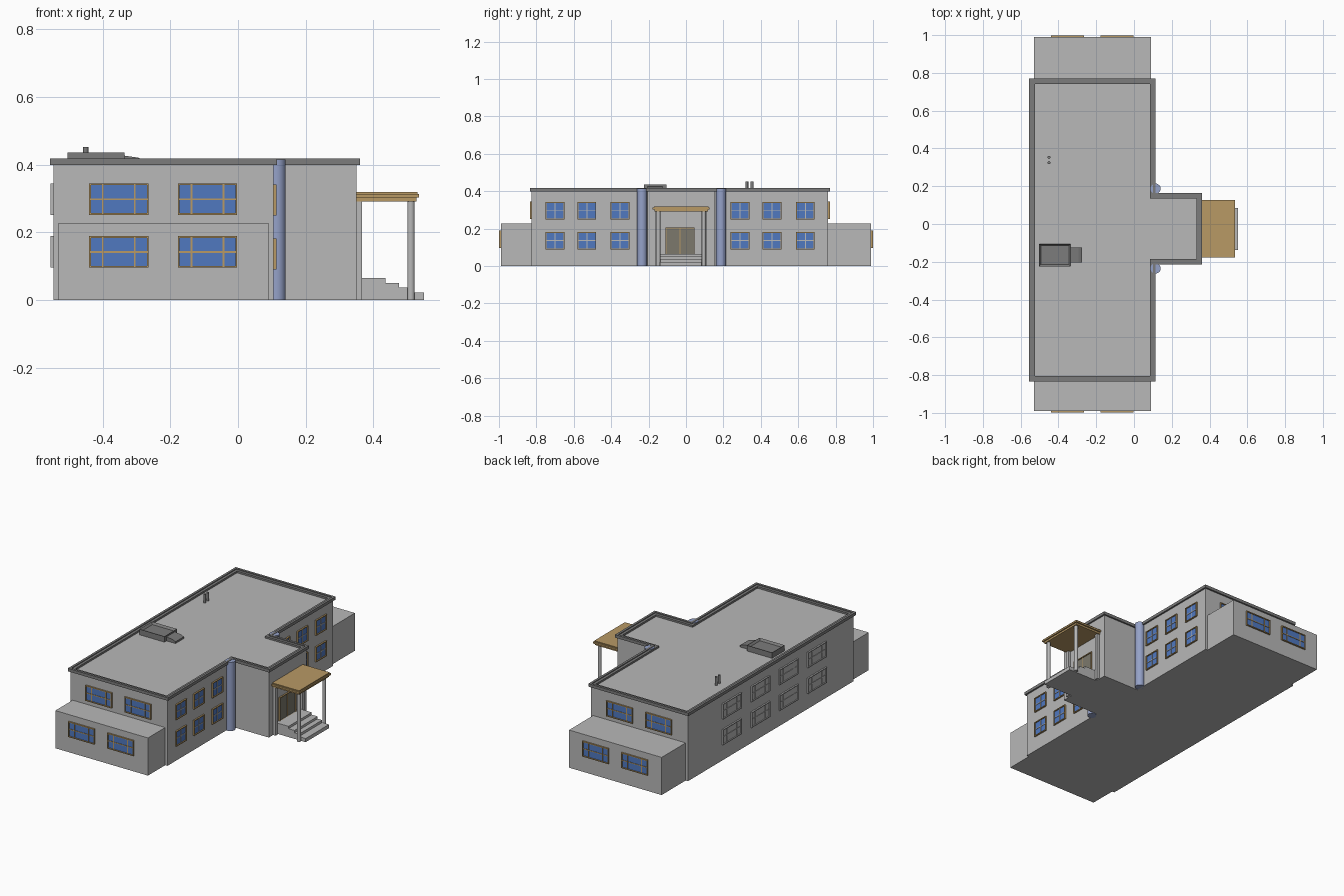
import bpy, bmesh
from mathutils import Matrix, Vector

cube = bpy.data.objects.get("Cube")
if cube:
    bpy.data.objects.remove(cube, do_unlink=True)


def material(name, r, g, b):
    m = bpy.data.materials.new(name)
    m.use_nodes = True
    m.diffuse_color = (r, g, b, 1)
    m.node_tree.nodes["Principled BSDF"].inputs["Base Color"].default_value = (r, g, b, 1)
    return m


WALL = material("wall grey", .48, .48, .48)
TRIM = material("dark grey trim", .2, .2, .2)
GLASS = material("blue glass", .08, .19, .53)
WOOD = material("tan wood", .48, .32, .13)
PIPE = material("pale blue column", .30, .36, .58)
DOOR = material("door glass", .2, .19, .15)


def finish(name, bm, mats):
    bmesh.ops.recalc_face_normals(bm, faces=bm.faces)
    mesh = bpy.data.meshes.new(name)
    bm.to_mesh(mesh)
    bm.free()
    for m in mats:
        mesh.materials.append(m)
    ob = bpy.data.objects.new(name, mesh)
    bpy.context.collection.objects.link(ob)
    return ob


def add_box(bm, lo, hi, index=0):
    lo, hi = Vector(lo), Vector(hi)
    mat = Matrix.Translation((lo + hi) / 2) @ Matrix.Diagonal((*(hi - lo), 1))
    made = bmesh.ops.create_cube(bm, size=1, matrix=mat)
    for f in {f for v in made["verts"] for f in v.link_faces}:
        f.material_index = index


def box(name, lo, hi, mat):
    bm = bmesh.new()
    add_box(bm, lo, hi)
    return finish(name, bm, [mat])


def prism(name, pts, depth, mat):
    bm = bmesh.new()
    face = bm.faces.new([bm.verts.new(p) for p in pts])
    made = bmesh.ops.extrude_face_region(bm, geom=[face])
    moved = [g for g in made["geom"] if isinstance(g, bmesh.types.BMVert)]
    bmesh.ops.translate(bm, verts=moved, vec=depth)
    return finish(name, bm, [mat])


def cylinder(name, x, y, z0, z1, r, mat, sides=24):
    bm = bmesh.new()
    bmesh.ops.create_cone(bm, cap_ends=True, segments=sides, radius1=r, radius2=r,
                          depth=z1 - z0, matrix=Matrix.Translation((x, y, (z0 + z1) / 2)))
    ob = finish(name, bm, [mat])
    for f in ob.data.polygons:
        f.use_smooth = abs(f.normal.z) < .5
    return ob


def window(name, axis, plane, side, centre, width, z0, z1, splits, mats, rail=True):
    """Glazed panel on a wall; mats = frame, glass, glazing bars."""
    bm = bmesh.new()

    def part(u0, u1, a, b, depth, index):
        n0, n1 = sorted((plane - side * .002, plane + side * depth))
        lo, hi = ((n0, u0, a), (n1, u1, b)) if axis == "x" else ((u0, n0, a), (u1, n1, b))
        add_box(bm, lo, hi, index)

    t = .005
    u0, u1, mid = centre - width / 2, centre + width / 2, (z0 + z1) / 2
    part(u0 + t, u1 - t, z0 + t, z1 - t, .003, 1)
    for a in (u0, u1 - t):
        part(a, a + t, z0, z1, .009, 0)
    for a in (z0, z1 - t):
        part(u0 + t, u1 - t, a, a + t, .009, 0)
    for s in splits:
        u = u0 + s * width
        part(u - t / 2, u + t / 2, z0 + t, z1 - t, .006, 2)
    if rail:
        part(u0 + t, u1 - t, mid - t / 2, mid + t / 2, .0055, 2)
    return finish(name, bm, mats)


def outline(off):
    """T-shaped plan of the main block, grown by off."""
    w, e, p = -.545 - off, .105 + off, .35 + off
    s, n, ps, pn = -.825 - off, .76 + off, -.205 - off, .155 + off
    return [(w, s), (e, s), (e, ps), (p, ps), (p, pn), (e, pn), (e, n), (w, n)]


# Main block, low end wings
prism("main_block", [(x, y, 0) for x, y in outline(0)], (0, 0, .402), WALL)
box("front_wing", (-.53, -.99, 0), (.09, -.8, .228), WALL)
box("back_wing", (-.53, .74, 0), (.09, .99, .228), WALL)

# Parapet ring around the roof
bm = bmesh.new()
rings = [[bm.verts.new((x, y, z)) for x, y in outline(off)]
         for off, z in ((.01, .4), (.01, .418), (-.004, .418), (-.004, .413), (-.02, .413), (-.02, .4))]
for a, b in zip(rings, rings[1:] + rings[:1]):
    for i in range(len(a)):
        j = (i + 1) % len(a)
        bm.faces.new((a[i], a[j], b[j], b[i]))
finish("roof_parapet", bm, [TRIM])

# Round corner columns beside the entrance
for label, y in (("right", -.235), ("left", .187)):
    cylinder(label + "_corner_column", .114, y, 0, .416, .027, PIPE, 32)

# Windows: small ones beside the entrance, wide ones on the ends and rear
for floor, low in (("lower", .09), ("upper", .25)):
    for i, y in enumerate((-.7, -.53, -.353, .289, .46, .638)):
        window(f"{floor}_entrance_side_window_{i}", "x", .105, 1, y, .1, low, low + .092,
               (.5,), [WOOD, GLASS, WALL])
for floor, low, south, north in (("lower", .096, -.99, .99), ("upper", .252, -.825, .76)):
    for i, x in enumerate((-.352, -.09)):
        for label, wall, side in (("front", south, -1), ("back", north, 1)):
            window(f"{floor}_{label}_window_{i}", "y", wall, side, x, .175, low, low + .093,
                   (.23, .77), [WOOD, GLASS, WOOD])
    for i in range(4):
        window(f"{floor}_rear_window_{i}", "x", -.545, -1, .344 - .271 * i, .178, low, low + .093,
               (.23, .77), [WALL, WALL, WALL])

# Entrance doors
window("entrance_doors", "x", .35, 1, -.032, .157, .06, .207, (.5,), [WOOD, DOOR, WOOD], False)

# Entrance steps
for i, (x, z) in enumerate(((.435, .065), (.475, .051), (.505, .037), (.55, .022))):
    box(f"entrance_step_{i}", (.345, -.138, 0), (x, .084, z), WALL)

# Canopy and its posts
box("canopy_soffit", (.35, -.168, .292), (.527, .117, .303), WOOD)
box("canopy_slab", (.35, -.178, .303), (.535, .126, .313), WOOD)
box("canopy_top", (.35, -.172, .313), (.53, .12, .319), WOOD)
for label, y in (("right", -.148), ("left", .095)):
    cylinder(label + "_canopy_post", .511, y, 0, .294, .011, WALL, 16)
    out = -.006 if y < 0 else .006
    box(label + "_wall_pilaster", (.345, y + out - .01, 0), (.367, y + out + .01, .294), WALL)

# Rooftop unit: open-topped box with a sloping duct
bm = bmesh.new()
add_box(bm, (-.503, -.225, .4), (-.335, -.105, .436))
bm.faces.ensure_lookup_table()
top = max(bm.faces, key=lambda f: f.calc_center_median().z)
bmesh.ops.inset_region(bm, faces=[top], thickness=.014)
bmesh.ops.translate(bm, verts=top.verts, vec=(0, 0, -.012))
finish("rooftop_unit", bm, [TRIM])
prism("rooftop_duct", [(-.337, -.205, .4), (-.275, -.205, .4), (-.275, -.205, .413), (-.295, -.205, .421),
                       (-.337, -.205, .427)], (0, .08, 0), TRIM)

# Vent pipes
for i, y in enumerate((.325, .353)):
    cylinder(f"vent_pipe_{i}", -.45, y, .4, .452, .008, TRIM, 12)
